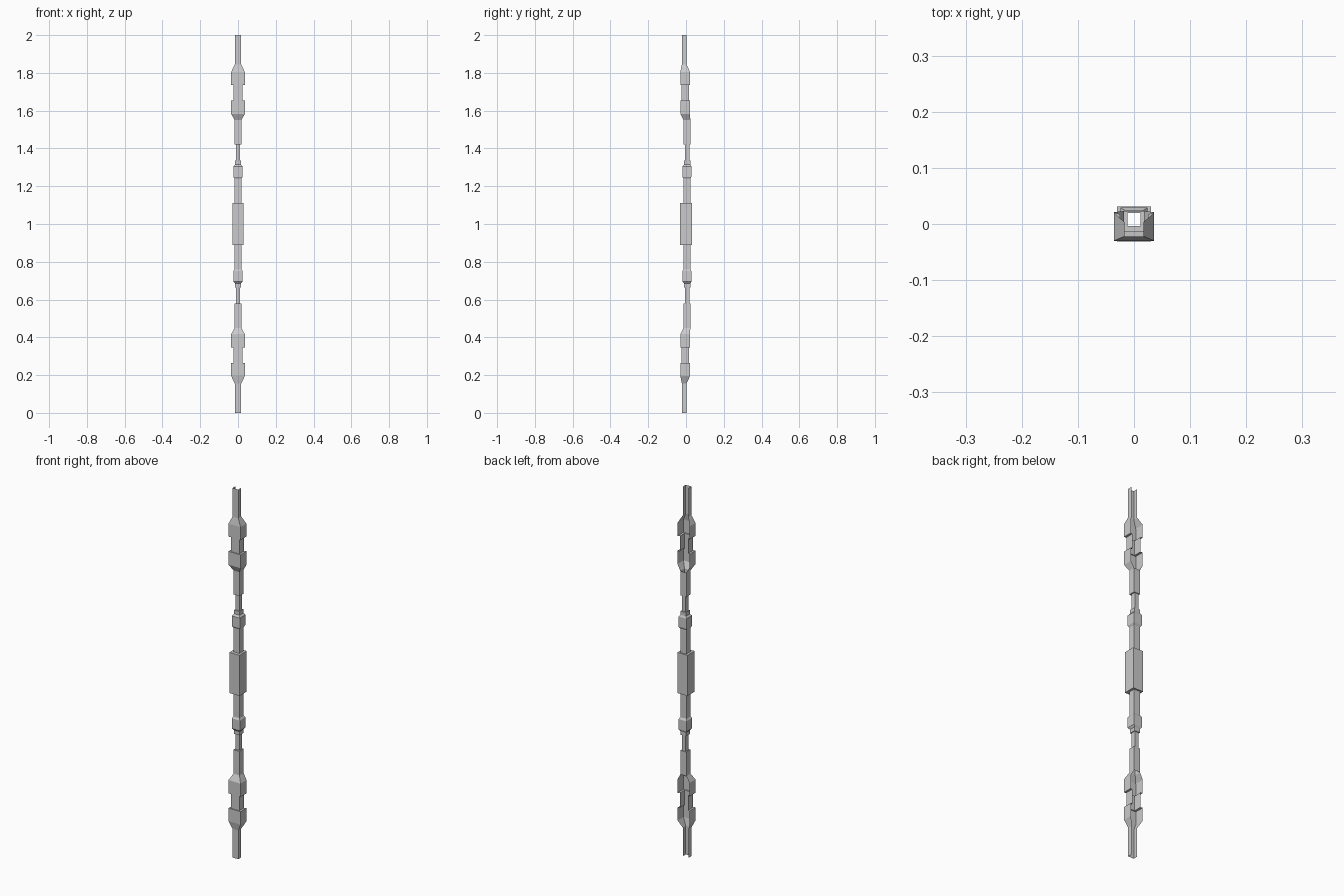
import bpy
import bmesh

if "Cube" in bpy.data.objects:
    bpy.data.objects.remove(bpy.data.objects["Cube"])

MID = 1.0  # the model mirrors about this height


def loft(name, rows, closed=True):
    """Skin rectangular sections (z, half_width, y_front, y_back), then mirror in z.
    closed=False leaves the back side open, giving a U channel."""
    bm = bmesh.new()
    rings = []
    for z, w, yf, yb in rows:
        pts = [(-w, yb), (-w, yf), (w, yf), (w, yb)]
        rings.append([bm.verts.new((x, y, z - MID)) for x, y in pts])
    for a, b in zip(rings, rings[1:]):
        for i in range(4 if closed else 3):
            j = (i + 1) % 4
            bm.faces.new((a[i], a[j], b[j], b[i]))
    mesh = bpy.data.meshes.new(name)
    bm.to_mesh(mesh)
    bm.free()
    obj = bpy.data.objects.new(name, mesh)
    obj.location.z = MID
    bpy.context.collection.objects.link(obj)
    mod = obj.modifiers.new("mirror", 'MIRROR')
    mod.use_axis = (False, False, True)
    mod.merge_threshold = 0.0001
    return obj


# section shapes: half width, front y, back y
SHAFT = (0.018, -0.013, 0.023)
GRIP = (0.030, -0.031, 0.031)
COLLAR = (0.024, -0.019, 0.029)
LIP = (0.016, -0.010, 0.024)
NECK = (0.0115, -0.004, 0.0195)
BULGE = (0.036, -0.030, 0.021)
WAIST = (0.025, -0.025, 0.017)
TIP = (0.017, -0.022, 0.003)

# thick square block in the middle, with its stepped rim
loft("middle_grip", [(1.0, *GRIP), (1.11, *GRIP), (1.11, *SHAFT)])

# square shaft with collar and thin neck
loft("shaft", [
    (1.11, *SHAFT), (1.24, *SHAFT),
    (1.25, *COLLAR), (1.305, *COLLAR),
    (1.315, *LIP), (1.335, *LIP), (1.335, *NECK),
    (1.42, *NECK), (1.42, *SHAFT), (1.55, *SHAFT),
])

# open-backed sleeve with waist and slim end channel
loft("end_channel", [
    (1.55, *SHAFT), (1.583, *BULGE), (1.655, *BULGE),
    (1.655, *WAIST), (1.735, *WAIST),
    (1.735, *BULGE), (1.805, *BULGE),
    (1.845, *TIP), (2.0, *TIP),
], closed=False)
